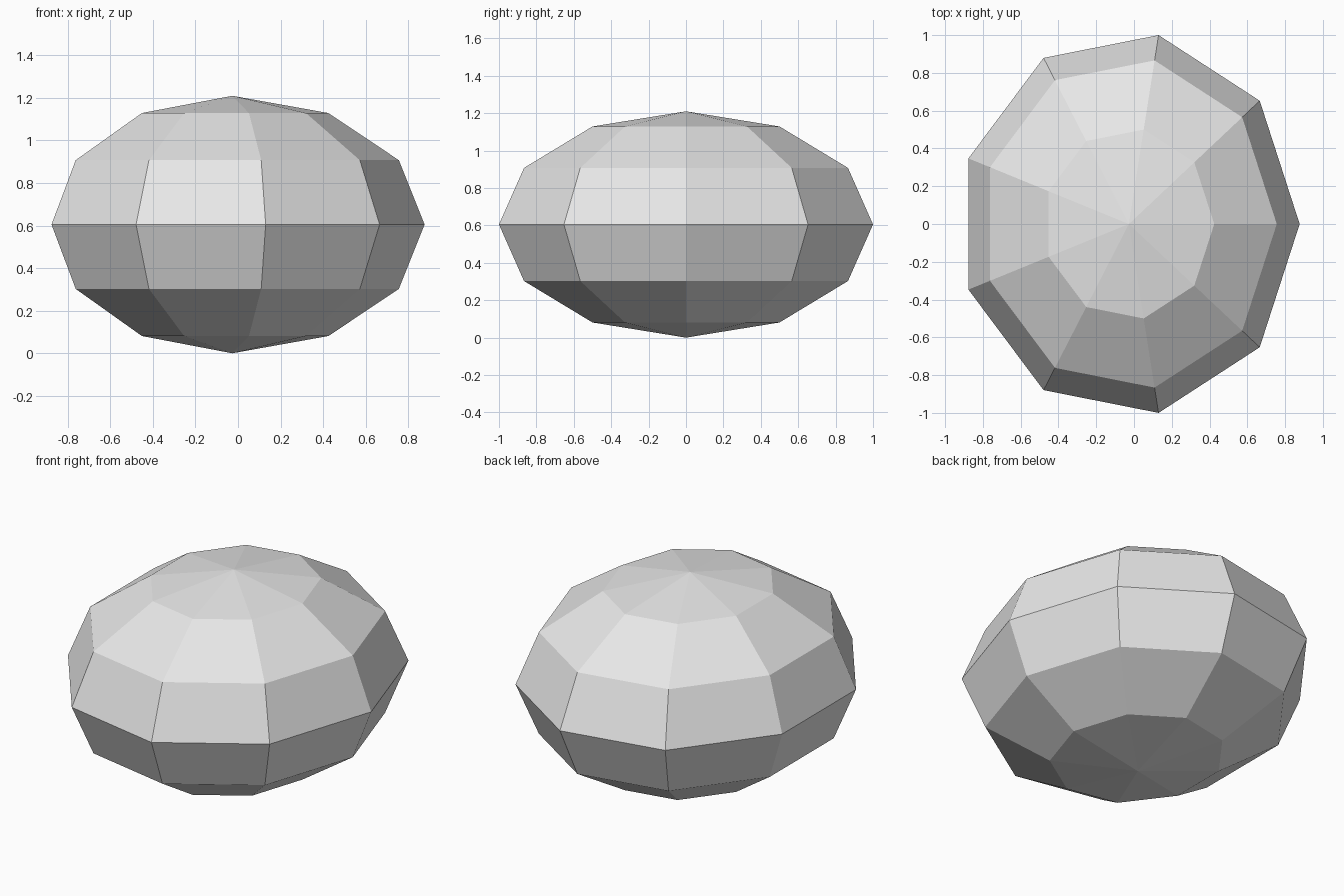
import bpy, bmesh
from math import sin, cos, pi, tau
from mathutils import Matrix

cube = bpy.data.objects.get("Cube")
if cube:
    bpy.data.objects.remove(cube, do_unlink=True)

SIDES, RINGS = 9, 6
RADII = (0.904, 1.0154, 0.605)

# Plain grey stone material
grey = bpy.data.materials.new("stone grey")
grey.use_nodes = True
colour = (0.8, 0.8, 0.8, 1)
grey.diffuse_color = colour
grey.node_tree.nodes["Principled BSDF"].inputs["Base Color"].default_value = colour

# Half-circle profile spun about z into a faceted ball
bm = bmesh.new()
angles = [pi * i / RINGS for i in range(RINGS + 1)]
profile = [bm.verts.new((sin(a), 0, -cos(a))) for a in angles]
edges = [bm.edges.new(pair) for pair in zip(profile, profile[1:])]
bmesh.ops.spin(bm, geom=profile + edges, cent=(0, 0, 0), axis=(0, 0, 1),
               angle=tau, steps=SIDES, use_duplicate=False)
bmesh.ops.remove_doubles(bm, verts=bm.verts[:], dist=0.001)

# Flatten it, rest it on the ground and centre it
place = Matrix.Translation((-0.027, 0, RADII[2])) @ Matrix.Diagonal((*RADII, 1))
bm.transform(place)
bmesh.ops.recalc_face_normals(bm, faces=bm.faces[:])

mesh = bpy.data.meshes.new("boulder")
bm.to_mesh(mesh)
bm.free()
mesh.materials.append(grey)
boulder = bpy.data.objects.new("boulder", mesh)
bpy.context.scene.collection.objects.link(boulder)
